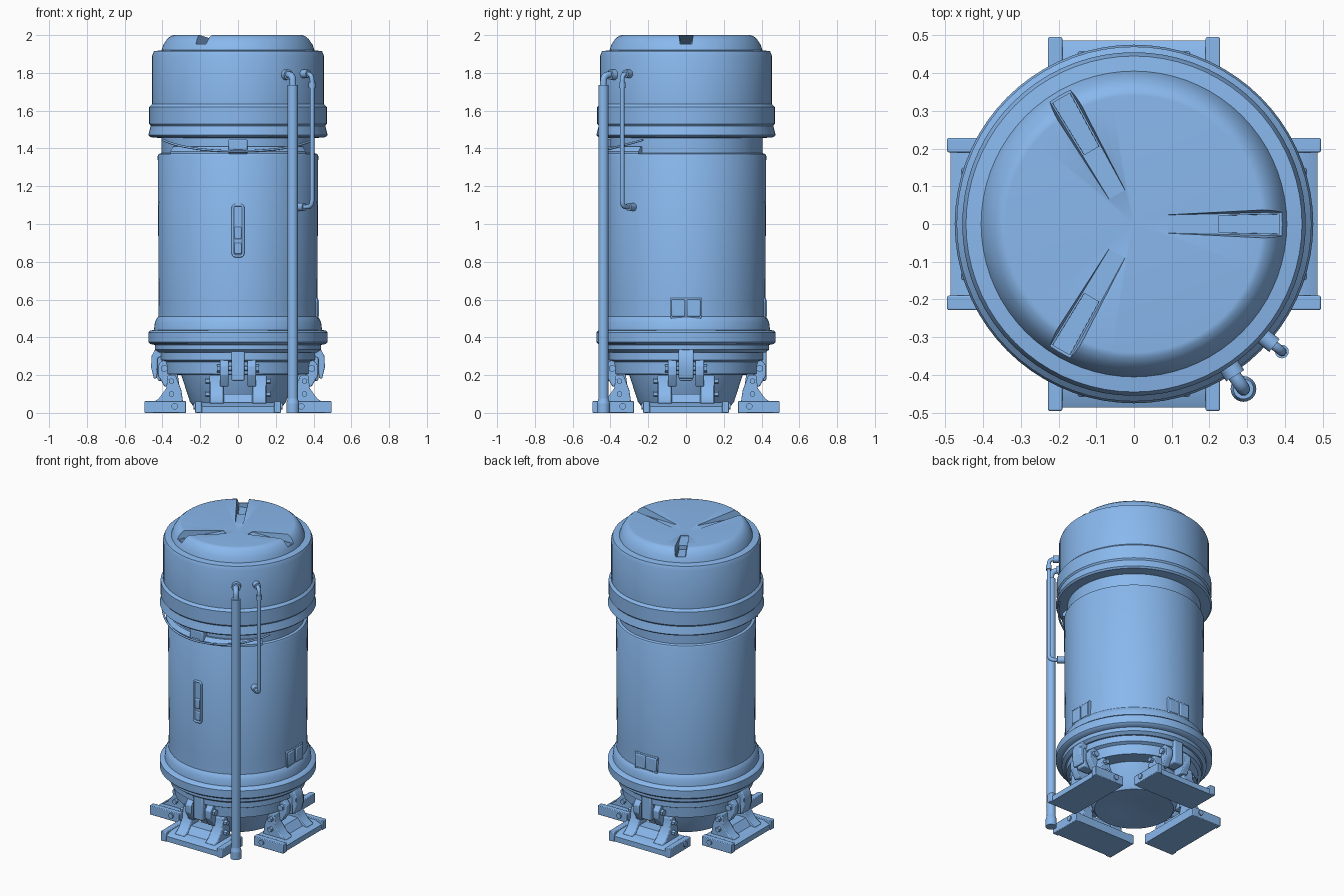
import bpy, bmesh, math
from mathutils import Matrix, Vector

if "Cube" in bpy.data.objects:
    bpy.data.objects.remove(bpy.data.objects["Cube"])

# Blue paint used on every part
paint = bpy.data.materials.new("blue_paint")
paint.diffuse_color = (0.25, 0.48, 0.85, 1)
paint.use_nodes = True
paint.node_tree.nodes["Principled BSDF"].inputs["Base Color"].default_value = paint.diffuse_color

def smooth(ob, angle=35):
    bpy.ops.object.select_all(action='DESELECT')
    ob.select_set(True)
    bpy.context.view_layer.objects.active = ob
    bpy.ops.object.shade_smooth_by_angle(angle=math.radians(angle))

def finish(name, bm, mat=Matrix(), bevel=0.0, angle=35):
    bmesh.ops.recalc_face_normals(bm, faces=bm.faces)
    me = bpy.data.meshes.new(name)
    bm.to_mesh(me)
    bm.free()
    me.transform(mat)
    me.materials.append(paint)
    ob = bpy.data.objects.new(name, me)
    bpy.context.collection.objects.link(ob)
    if bevel:
        m = ob.modifiers.new("bevel", 'BEVEL')
        m.width, m.segments = bevel, 2
    smooth(ob, angle)
    return ob

def lathe(name, prof, a0=0, a1=360, steps=72):
    bm = bmesh.new()
    rot = Matrix.Rotation(math.radians(a0), 4, 'Z')
    vs = [bm.verts.new(rot @ Vector((r, 0, z))) for r, z in prof]
    full = a1 - a0 == 360
    if not full:
        vs.append(vs[0])
    es = [bm.edges.new(p) for p in zip(vs, vs[1:])]
    bmesh.ops.spin(bm, geom=es + list(set(vs)), cent=(0, 0, 0), axis=(0, 0, 1),
                   angle=math.radians(a1 - a0), steps=steps)
    bmesh.ops.remove_doubles(bm, verts=bm.verts, dist=1e-5)
    if not full:
        bmesh.ops.holes_fill(bm, edges=[e for e in bm.edges if e.is_boundary], sides=0)
    return finish(name, bm)

def prism(name, pts, t0, t1, mat=Matrix(), bevel=0.0):
    # outline in the radial (x, z) plane, extruded along y
    bm = bmesh.new()
    a = [bm.verts.new((r, t0, z)) for r, z in pts]
    b = [bm.verts.new((r, t1, z)) for r, z in pts]
    bm.faces.new(a)
    bm.faces.new(b[::-1])
    for i in range(len(a)):
        j = (i + 1) % len(a)
        bm.faces.new((a[i], b[i], b[j], a[j]))
    return finish(name, bm, mat, bevel)

def box(name, x0, x1, y0, y1, z0, z1, mat=Matrix(), bevel=0.0):
    return prism(name, [(x0, z0), (x1, z0), (x1, z1), (x0, z1)], y0, y1, mat, bevel)

def rod(name, p, q, rad, mat=Matrix(), rad2=None, n=16):
    p, q = Vector(p), Vector(q)
    bm = bmesh.new()
    bmesh.ops.create_cone(bm, cap_ends=True, segments=n, radius1=rad,
                          radius2=rad if rad2 is None else rad2, depth=(q - p).length)
    m = Matrix.Translation((p + q) / 2) @ (q - p).to_track_quat('Z', 'Y').to_matrix().to_4x4()
    return finish(name, bm, mat @ m)

def tube(name, pts, rad, corner=0.03, closed=False):
    # polyline swept with rounded corners
    pts = [Vector(p) for p in pts]
    out = []
    for i, p in enumerate(pts):
        if not closed and i in (0, len(pts) - 1):
            out.append(p)
            continue
        a, b = pts[i - 1], pts[(i + 1) % len(pts)]
        s, e = p + (a - p).normalized() * corner, p + (b - p).normalized() * corner
        for k in range(6):
            t = k / 5
            out.append(s * (1 - t) ** 2 + p * 2 * t * (1 - t) + e * t * t)
    cu = bpy.data.curves.new(name, 'CURVE')
    cu.dimensions = '3D'
    cu.bevel_depth, cu.bevel_resolution, cu.use_fill_caps = rad, 3, True
    cu.materials.append(paint)
    sp = cu.splines.new('POLY')
    sp.points.add(len(out) - 1)
    for q, p in zip(sp.points, out):
        q.co = (*p, 1)
    sp.use_cyclic_u = closed
    ob = bpy.data.objects.new(name, cu)
    bpy.context.collection.objects.link(ob)
    bpy.ops.object.select_all(action='DESELECT')
    ob.select_set(True)
    bpy.context.view_layer.objects.active = ob
    bpy.ops.object.convert(target='MESH')
    smooth(bpy.context.object, 50)

def turn(deg):
    return Matrix.Rotation(math.radians(deg), 4, 'Z')

# Turned shells: underside bowl, main body, cap
lathe("base_bowl", [(0, .065), (.12, .045), (.24, .04), (.255, .06), (.30, .2), (.385, .205),
                    (.39, .27), (.41, .28), (.41, .33), (0, .33)])
lathe("body", [(0, .32), (.42, .32), (.44, .335), (.44, .36), (.465, .365), (.475, .375),
               (.475, .425), (.465, .435), (.445, .44), (.44, .48), (.43, .50), (.422, .51),
               (.42, .6), (.425, 1.36), (.42, 1.37), (.405, 1.375), (.405, 1.47), (0, 1.47)])
cap = lathe("cap", [(0, 1.45), (.41, 1.455), (.465, 1.46), (.475, 1.47), (.462, 1.52),
                    (.47, 1.53), (.47, 1.62), (.455, 1.635), (.455, 1.89), (.445, 1.915),
                    (.405, 1.92), (.395, 1.95), (.375, 1.98), (.355, 1.996), (.34, 2.0), (0, 1.94)])

# Three radial grab slots cut in the dished cap, each with a deeper pocket
def slot_cutter(sections, mat):
    bm = bmesh.new()
    rings = []
    for r, wb, wt, z0, z1 in sections:
        rings.append([bm.verts.new(c) for c in ((r, -wb, z0), (r, wb, z0), (r, wt, z1), (r, -wt, z1))])
    bm.faces.new(rings[0])
    bm.faces.new(rings[1][::-1])
    for i in range(4):
        j = (i + 1) % 4
        bm.faces.new((rings[0][i], rings[1][i], rings[1][j], rings[0][j]))
    return finish("slot_cutter", bm, mat)

for a in (0, 120, 240):
    for sec in ([(.09, .024, .034, 1.953, 2.03), (.43, .032, .044, 1.953, 2.03)],
                [(.225, .022, .024, 1.925, 2.03), (.385, .026, .028, 1.925, 2.03)]):
        c = slot_cutter(sec, turn(a))
        m = cap.modifiers.new("slot", 'BOOLEAN')
        m.operation, m.object, m.solver = 'DIFFERENCE', c, 'EXACT'
        bpy.context.view_layer.objects.active = cap
        bpy.ops.object.modifier_apply(modifier=m.name)
        bpy.data.objects.remove(c)
smooth(cap)

# Four feet with gussets, bolts and clevis brackets
cheek = [(.29, .05), (.46, .05), (.42, .075), (.38, .13), (.372, .2), (.33, .2), (.30, .12)]
for side, a in (("right", 0), ("back", 90), ("left", 180), ("front", 270)):
    M = turn(a)
    prism(side + "_foot_plate", [(.275, 0), (.486, 0), (.486, .035), (.44, .055), (.275, .055)],
          -.2, .2, M)
    prism(side + "_foot_web", [(.31, .05), (.43, .05), (.39, .1), (.31, .1)], -.1, .1, M)
    for s in (-1, 1):
        lo, hi = sorted((s * .19, s * .228))
        box(side + "_foot_end_block", .275, .495, lo, hi, 0, .062, M, .004)
        lo, hi = sorted((s * .075, s * .15))
        prism(side + "_foot_gusset", cheek, lo, hi, M, .005)
        for z in (.1, .168):
            rod(side + "_foot_bolt", (.352, s * .145, z), (.352, s * .172, z), .016, M, n=6)
        rod(side + "_foot_floor_bolt", (.335, s * .22, .035), (.335, s * .236, .035), .017, M)
        lo, hi = sorted((s * .05, s * .095))
        prism(side + "_clevis_lug", [(.31, .14), (.39, .14), (.425, .2), (.425, .25), (.40, .28),
                                     (.33, .28)], lo, hi, M, .005)
        rod(side + "_clevis_nut", (.39, s * .09, .235), (.39, s * .112, .235), .02, M, n=6)
    rod(side + "_clevis_pin", (.39, -.1, .235), (.39, .1, .235), .012, M)
    box(side + "_bracket_tongue", .34, .425, -.035, .035, .17, .335, M, .008)
    if side in ("left", "right"):
        prism(side + "_hook", [(.40, .34), (.44, .335), (.458, .30), (.46, .24), (.445, .18),
                               (.428, .185), (.425, .29), (.40, .30)], -.04, .04, M, .006)

# Small twin boxes low on the body
for side, a in (("right", 0), ("back", 90)):
    for s in (-.041, .041):
        box(side + "_twin_box", .39, .43, s - .036, s + .036, .51, .6, turn(a), .006)
    box(side + "_twin_box_backing", .39, .424, -.083, .083, .5, .608, turn(a), .004)

# Neck band, carrying wire and latch at the front
lathe("neck_band", [(.40, 1.37), (.437, 1.37), (.437, 1.385), (.418, 1.41), (.40, 1.41)], 215, 325, 30)
tube("neck_wire", [(.458 * math.cos(math.radians(d)), .458 * math.sin(math.radians(d)),
                    1.385 + .06 * (abs(d - 270) / 60) ** 2) for d in range(210, 331, 5)], .006, .005)
F = turn(270)
box("neck_latch", .39, .445, -.05, .05, 1.37, 1.45, F, .008)
box("neck_latch_tab", .43, .455, -.028, .028, 1.38, 1.395, F, .004)

# Front handle
tube("front_handle_loop", [(-.027, -.428, .83), (.027, -.428, .83), (.027, -.428, 1.1),
                           (-.027, -.428, 1.1)], .007, .015, True)
box("front_handle_plate", .40, .426, -.026, .026, .83, 1.1, F, .004)
box("front_handle_grip", .40, .436, -.018, .018, .92, .985, F, .005)
box("front_handle_lower_block", .40, .432, -.02, .02, .84, .9, F, .005)

# Large drain pipe
tube("main_pipe", [(.29, -.437, .02), (.29, -.437, 1.79), (.23, -.35, 1.79)], .018, .035)
rod("main_pipe_sleeve", (.29, -.437, .06), (.29, -.437, 1.735), .027, n=24)
rod("main_pipe_foot", (.29, -.437, 0), (.29, -.437, .05), .034, n=24)
rod("main_pipe_foot_taper", (.29, -.437, .05), (.29, -.437, .075), .034, rad2=.027, n=24)
rod("main_pipe_flange", (.268, -.402, 1.79), (.245, -.365, 1.79), .028)

# Thin bypass pipe
tube("side_pipe", [(.30, -.265, 1.09), (.392, -.338, 1.09), (.392, -.338, 1.795),
                   (.32, -.28, 1.795)], .0125, .035)
rod("side_pipe_upper_flange", (.372, -.322, 1.795), (.335, -.292, 1.795), .022)
rod("side_pipe_lower_flange", (.352, -.306, 1.09), (.31, -.272, 1.09), .022)
rod("side_pipe_collar", (.392, -.338, 1.72), (.392, -.338, 1.75), .018)
